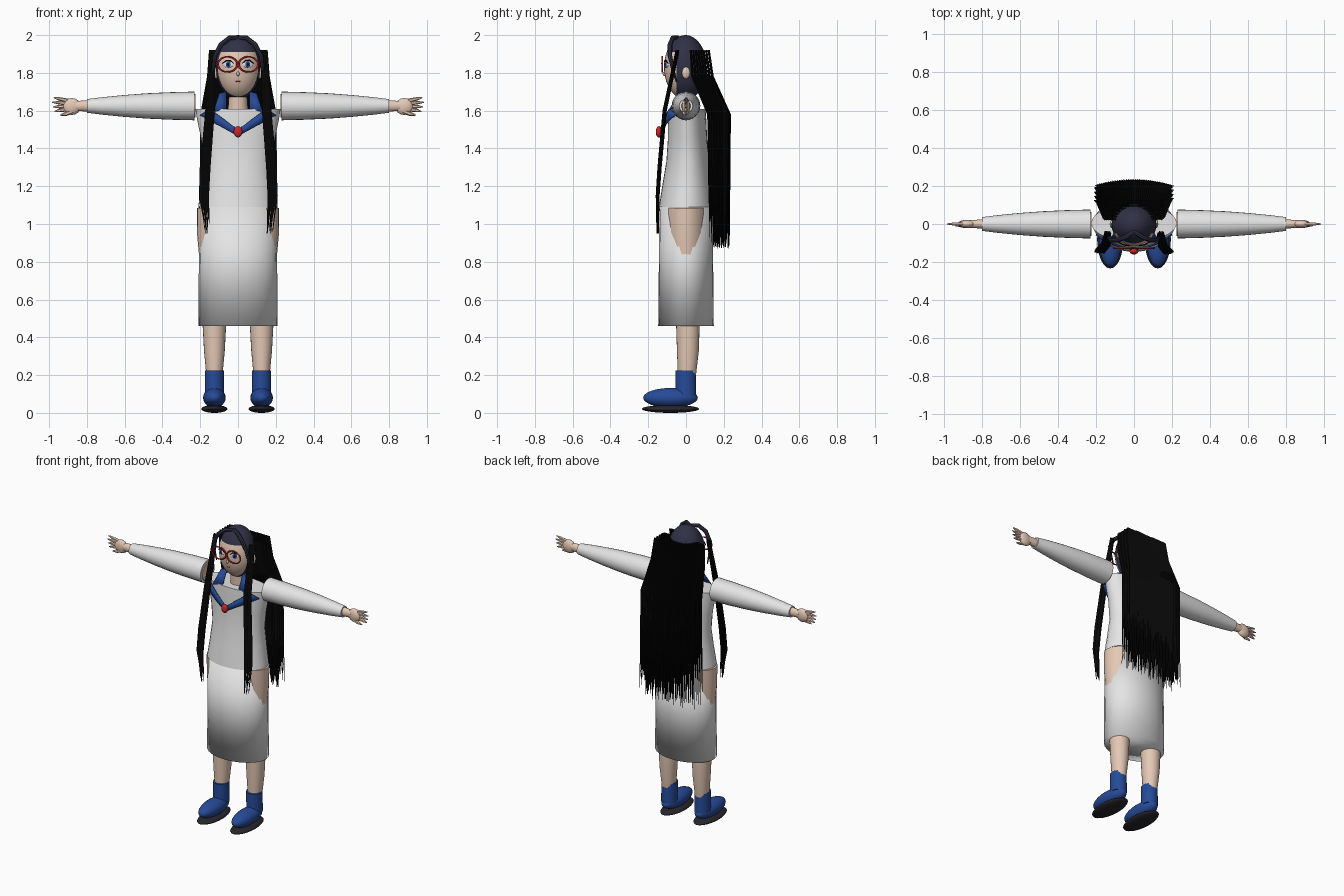
import bpy, bmesh, math, random
from mathutils import Vector

random.seed(4)
cube = bpy.data.objects.get("Cube")
if cube:
    bpy.data.objects.remove(cube, do_unlink=True)


def material(name, r, g, b):
    m = bpy.data.materials.new(name)
    m.use_nodes = True
    m.diffuse_color = (r, g, b, 1)
    m.node_tree.nodes["Principled BSDF"].inputs["Base Color"].default_value = (r, g, b, 1)
    return m


SKIN = material("skin", .78, .58, .46)
WHITE = material("white cloth", .78, .78, .78)
BLUE = material("blue cloth", .02, .07, .32)
NAVY = material("navy hair", .03, .03, .06)
BLACK = material("black hair", .002, .002, .002)
RED = material("red", .6, .02, .02)
SOLE = material("dark sole", .02, .02, .025)
EYE_WHITE = material("eye white", .9, .9, .9)


def finish(name, bm, mats, angle=40):
    bmesh.ops.recalc_face_normals(bm, faces=bm.faces)
    me = bpy.data.meshes.new(name)
    bm.to_mesh(me)
    bm.free()
    for m in mats if isinstance(mats, list) else [mats]:
        me.materials.append(m)
    ob = bpy.data.objects.new(name, me)
    bpy.context.collection.objects.link(ob)
    bpy.ops.object.select_all(action='DESELECT')
    ob.select_set(True)
    bpy.context.view_layer.objects.active = ob
    bpy.ops.object.shade_smooth_by_angle(angle=math.radians(angle))
    return ob


def skin_rings(bm, rings):
    """Join a list of vertex-position rings into a capped tube."""
    vs = [[bm.verts.new(p) for p in ring] for ring in rings]
    n = len(vs[0])
    for a, b in zip(vs, vs[1:]):
        for i in range(n):
            bm.faces.new((a[i], a[(i + 1) % n], b[(i + 1) % n], b[i]))
    bm.faces.new(vs[0])
    bm.faces.new(vs[-1])


def loft(name, sections, mat, n=24, along_x=False, angle=40):
    """Sections: position along axis, two radii, centre of the ellipse."""
    bm = bmesh.new()
    rings = []
    for t, ra, rb, ca, cb in sections:
        ring = []
        for i in range(n):
            w = 2 * math.pi * i / n
            a, b = ca + ra * math.cos(w), cb + rb * math.sin(w)
            ring.append((t, a, b) if along_x else (a, b, t))
        rings.append(ring)
    skin_rings(bm, rings)
    return finish(name, bm, mat, angle)


def tube(bm, points, radii, n=3):
    """Polyline tube with rings square to the local direction."""
    pts = [Vector(p) for p in points]
    rings = []
    for k, p in enumerate(pts):
        d = (pts[min(k + 1, len(pts) - 1)] - pts[max(k - 1, 0)]).normalized()
        side = d.cross(Vector((0, 1, .01))).normalized()
        up = d.cross(side)
        rings.append([p + radii[k] * (math.cos(w) * side + math.sin(w) * up)
                      for w in (2 * math.pi * i / n for i in range(n))])
    skin_rings(bm, rings)


def ellipsoid(name, centre, radii, mat, turn=0, seg=24):
    bm = bmesh.new()
    bmesh.ops.create_uvsphere(bm, u_segments=seg, v_segments=seg // 2, radius=1)
    bmesh.ops.scale(bm, vec=radii, verts=bm.verts)
    ob = finish(name, bm, mat, 60)
    ob.location = centre
    ob.rotation_euler.z = turn
    return ob


def plate(name, rows, mat):
    """Thin sheet from pairs of edge points."""
    bm = bmesh.new()
    vs = [[bm.verts.new(p) for p in row] for row in rows]
    for a, b in zip(vs, vs[1:]):
        bm.faces.new((a[0], a[1], b[1], b[0]))
    ob = finish(name, bm, mat)
    mod = ob.modifiers.new("thickness", 'SOLIDIFY')
    mod.thickness = .008
    mod.offset = 0


# Dress: top and long skirt, with hips showing at the side slits
loft("dress_top", [(1.09, .21, .143, 0, 0), (1.2, .195, .13, 0, .004), (1.33, .182, .112, 0, .008),
                   (1.45, .195, .104, 0, .008), (1.56, .218, .101, 0, .006), (1.61, .225, .098, 0, .005)], WHITE, 32)
loft("skirt", [(.46, .21, .147, 0, 0), (1.09, .205, .141, 0, 0)], WHITE, angle=180)
loft("hips", [(.83, .206, .115, 0, 0), (.95, .217, .128, 0, 0), (1.085, .218, .131, 0, 0)], SKIN, 32)
loft("neck", [(1.58, .055, .05, 0, .01), (1.72, .045, .045, 0, 0)], SKIN)

# Head: one ellipsoid cut along the hairline
bm = bmesh.new()
bmesh.ops.create_uvsphere(bm, u_segments=32, v_segments=24, radius=1)
bmesh.ops.scale(bm, vec=(.118, .113, .17), verts=bm.verts)
bmesh.ops.translate(bm, vec=(0, -.003, 1.83), verts=bm.verts)
for co, no in (((0, 0, 1.91), (0, 0, 1)), ((0, -.05, 0), (0, 1, 0))):
    bmesh.ops.bisect_plane(bm, geom=bm.verts[:] + bm.edges[:] + bm.faces[:], plane_co=co, plane_no=no)
for f in bm.faces:
    c = f.calc_center_median()
    f.material_index = int(c.z > 1.91 or c.y > -.05)
finish("head", bm, [SKIN, NAVY], 60)
ellipsoid("nose", (0, -.114, 1.795), (.008, .01, .012), SKIN, seg=12)
ellipsoid("mouth", (0, -.101, 1.755), (.016, .005, .003), RED, seg=12)

# Collar follows the front of the dress
def on_chest(x, z, lift):
    return (x, -.1 * math.sqrt(max(0, 1 - (x / .222) ** 2)) - lift, z)


for s, side in ((1, "left"), (-1, "right")):
    # Face details
    turn = s * .4
    ellipsoid(side + "_eye", (s * .052, -.105, 1.845), (.03, .004, .018), EYE_WHITE, turn, 16)
    ellipsoid(side + "_iris", (s * .051, -.107, 1.845), (.015, .005, .017), BLUE, turn, 16)
    ellipsoid(side + "_pupil", (s * .051, -.109, 1.845), (.007, .005, .009), BLACK, turn, 12)
    bm = bmesh.new()
    tube(bm, [(s * x, y, z) for x, y, z in
              ((.022, -.114, 1.85), (.04, -.112, 1.865), (.06, -.107, 1.866), (.084, -.094, 1.85))],
         [.002, .004, .004, .002], 5)
    finish(side + "_lashes", bm, BLACK)
    bpy.ops.mesh.primitive_torus_add(major_radius=.049, minor_radius=.005, major_segments=28,
                                     minor_segments=8, location=(s * .055, -.126, 1.845),
                                     rotation=(math.pi / 2, 0, 0))
    rim = bpy.context.object
    rim.name = side + "_glasses_rim"
    rim.scale = (1.04, .82, 1)
    rim.data.materials.append(RED)
    bpy.ops.object.shade_smooth()
    ellipsoid(side + "_ear", (s * .116, 0, 1.8), (.012, .022, .032), SKIN, seg=12)

    # Collar band and the piece standing by the neck
    rows = []
    for i in range(8):
        t = i / 7
        lift = .012 + .02 * t
        rows.append((on_chest(s * .15 * (1 - t), 1.61 - .11 * t, lift),
                     on_chest(s * .2 * (1 - t), 1.575 - .11 * t, lift)))
    plate(side + "_collar_band", rows, BLUE)
    plate(side + "_collar_stand", [((s * .06, -.03, 1.70), (s * .1, -.04, 1.69)),
                                   ((s * .06, -.075, 1.61), (s * .13, -.09, 1.595))], BLUE)

    # Sleeve, shoulder end, wrist and hand
    loft(side + "_sleeve", [(s * x, r, r, 0, 1.625) for x, r in
                            ((.23, .076), (.35, .073), (.48, .067), (.6, .058), (.72, .046), (.8, .036))],
         WHITE, along_x=True)
    loft(side + "_shoulder", [(s * x, .062, .062, 0, 1.625) for x in (.224, .26)], SKIN, along_x=True)
    loft(side + "_wrist", [(s * .79, .025, .03, 0, 1.625), (s * .86, .02, .026, 0, 1.625)], SKIN, along_x=True)
    ellipsoid(side + "_palm", (s * .88, 0, 1.622), (.048, .022, .045), SKIN, seg=16)
    bm = bmesh.new()
    for k in range(4):
        z = (k - 1.5) * .019
        reach = .985 - .008 * abs(k - 1.8)
        tube(bm, [(s * .9, 0, 1.63 + z * .8), (s * .95, 0, 1.632 + z * 1.1), (s * reach, 0, 1.632 + z * 1.3)],
             [.011, .009, .003], 6)
    tube(bm, [(s * .87, -.005, 1.6), (s * .91, -.008, 1.583), (s * .94, -.008, 1.577)], [.014, .011, .004], 6)
    finish(side + "_fingers", bm, SKIN)

    # Leg, ankle boot and sole
    loft(side + "_leg", [(.2, .043, .048, s * .125, .005), (.33, .055, .058, s * .125, .01),
                         (.46, .062, .062, s * .125, .01), (.85, .07, .07, s * .125, 0)], SKIN)
    loft(side + "_boot_shaft", [(.09, .05, .054, s * .125, 0), (.225, .05, .054, s * .125, -.002)], BLUE)
    ellipsoid(side + "_shoe", (s * .125, -.082, .08), (.06, .145, .052), BLUE)
    ellipsoid(side + "_sole", (s * .125, -.082, .021), (.069, .152, .021), SOLE)

    # Fringe band curving over the brow
    bm = bmesh.new()
    tube(bm, [(s * x, y, z) for x, y, z in
              ((0, -.04, 1.985), (.045, -.07, 1.985), (.09, -.085, 1.95), (.122, -.085, 1.89),
               (.13, -.07, 1.82), (.125, -.05, 1.75))],
         [.012, .013, .013, .012, .009, .003], 8)
    finish(side + "_fringe", bm, NAVY)

    # Long front lock
    bm = bmesh.new()
    for k in range(10):
        u = k / 9 - .5
        j = random.uniform(-.006, .006)
        tube(bm, [(s * (.138 + .025 * u), -.045 + j, 1.92), (s * (.15 + .04 * u), -.113 + j, 1.6),
                  (s * (.175 + .045 * u), -.14 + j, 1.3), (s * (.182 + .045 * u), -.15 + j, 1.15),
                  (s * (.168 + .03 * u), -.15 + j, random.uniform(.94, 1.04))],
             [.006, .007, .007, .006, .002])
    finish(side + "_front_lock", bm, BLACK)

ellipsoid("glasses_bridge", (0, -.128, 1.85), (.008, .004, .004), RED, seg=12)
ellipsoid("brooch", (0, -.143, 1.488), (.023, .017, .03), RED)

# Long back hair made of tapering strands
bm = bmesh.new()
cols, layers = 34, 8
for c in range(cols):
    for r in range(layers):
        u = 2 * (c + .5 * (r % 2)) / (cols - .5) - 1
        v = r / (layers - 1)
        drop = .03 * u * u
        tip = random.uniform(.87, 1.06)
        tube(bm, [(.15 * u, .025 + .095 * v, 1.92), (.16 * u, .035 + .105 * v, 1.78),
                  (.195 * u, .15 + .08 * v - drop, 1.58), (.2 * u, .15 + .08 * v - drop, 1.25),
                  (.21 * u, .155 + .075 * v - drop, tip)],
             [.007, .008, .009, .006, .0015])
finish("back_hair", bm, BLACK)
